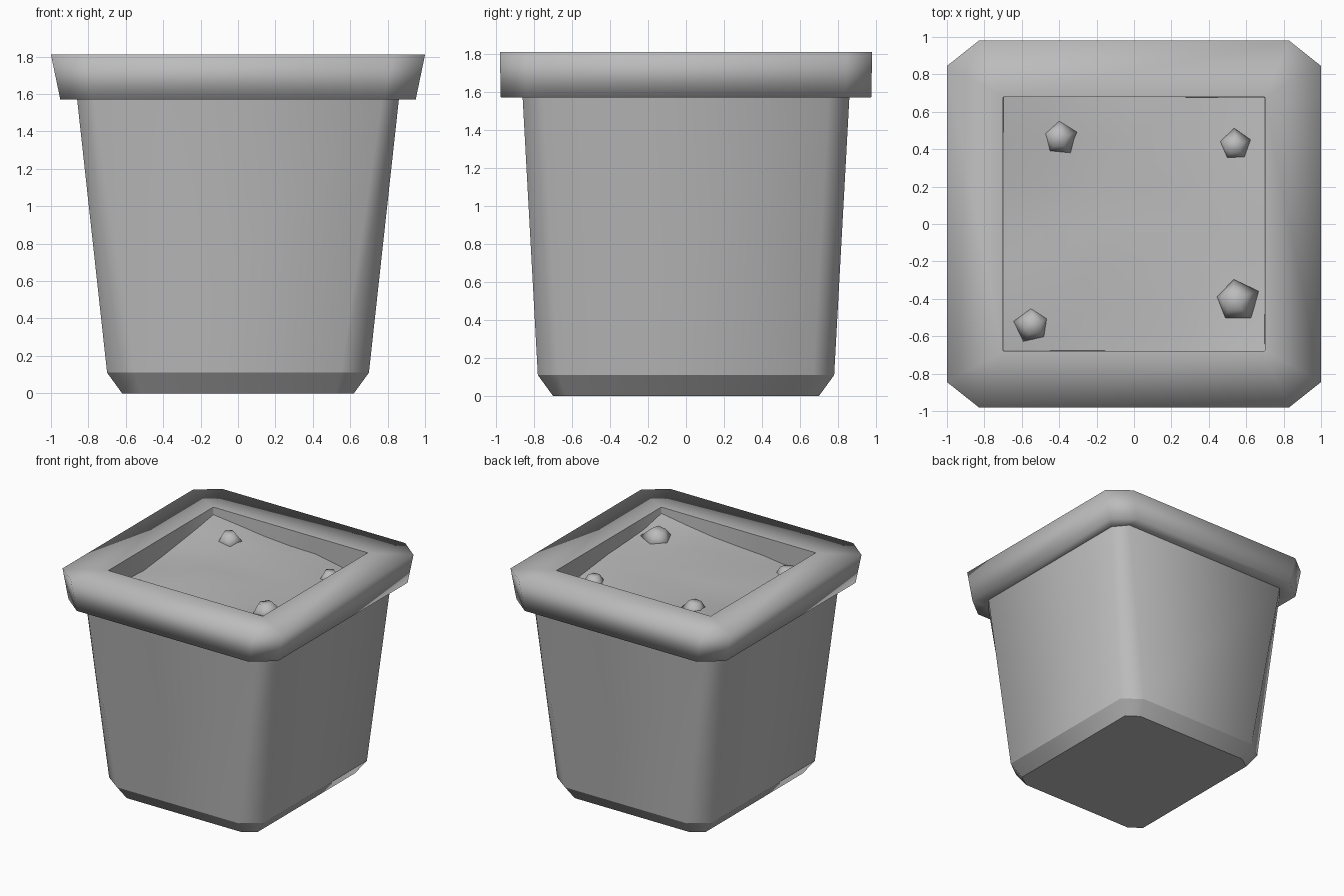
import bpy, bmesh, math, random

random.seed(4)
old = bpy.data.objects.get("Cube")
if old:
    bpy.data.objects.remove(old, do_unlink=True)

grey = bpy.data.materials.new("plain_grey")
grey.use_nodes = True
colour = (0.5, 0.5, 0.5, 1)
grey.diffuse_color = colour
grey.node_tree.nodes["Principled BSDF"].inputs["Base Color"].default_value = colour


def finish(name, bm):
    for f in bm.faces:
        f.smooth = True
    mesh = bpy.data.meshes.new(name)
    bm.to_mesh(mesh)
    bm.free()
    mesh.materials.append(grey)
    obj = bpy.data.objects.new(name, mesh)
    bpy.context.scene.collection.objects.link(obj)
    return obj


def ring(bm, hx, hy, cx, cy, z):
    """Rectangle with cut corners: half sizes, cut sizes, height."""
    pts = []
    for sx, sy in ((1, 1), (-1, 1), (-1, -1), (1, -1)):
        pair = [(sx * hx, sy * (hy - cy)), (sx * (hx - cx), sy * hy)]
        pts += pair if sx * sy > 0 else pair[::-1]
    return [bm.verts.new((x, y, z)) for x, y in pts]


def loft(name, sections, sharp=(), cap_start=False, cap_end=False):
    bm = bmesh.new()
    rings = [ring(bm, *s) for s in sections]
    for a, b in zip(rings, rings[1:]):
        for i in range(8):
            j = (i + 1) % 8
            bm.faces.new((a[i], a[j], b[j], b[i]))
    if cap_start:
        bm.faces.new(rings[0][::-1])
    if cap_end:
        bm.faces.new(rings[-1])
    for k in sharp:
        for i in range(8):
            bm.edges.get((rings[k][i], rings[k][(i + 1) % 8])).smooth = False
    return finish(name, bm)


# Tapered body with a bevelled foot
loft("pot_body", [
    (0.62, 0.70, 0.10, 0.07, 0),
    (0.70, 0.78, 0.15, 0.11, 0.11),
    (0.86, 0.86, 0.09, 0.11, 1.57),
], sharp=(0, 1), cap_start=True)

# Overhanging rim, its flat top and the inner wall
loft("pot_rim", [
    (0.85, 0.85, 0.09, 0.11, 1.57),
    (0.95, 0.975, 0.17, 0.135, 1.57),
    (1.0, 0.98, 0.17, 0.135, 1.81),
    (0.70, 0.68, 0.004, 0.004, 1.81),
    (0.695, 0.675, 0.004, 0.004, 1.5),
], sharp=(3,))


# Uneven soil surface, higher at two opposite corners
def soil_height(x, y):
    return 1.685 - 0.13 * x * y - 0.03 * math.exp(-8 * ((x + 0.7) ** 2 + y * y))


bm = bmesh.new()
bmesh.ops.create_grid(bm, x_segments=6, y_segments=6, size=1)
for v in bm.verts:
    v.co.x *= 0.7
    v.co.y *= 0.68
    v.co.z = soil_height(v.co.x, v.co.y) + random.uniform(-0.015, 0.015)
finish("soil", bm)

# Small low lumps in the soil
for n, (x, y, r) in enumerate(((-0.40, 0.46, 0.12), (0.54, 0.42, 0.11),
                               (0.54, -0.41, 0.14), (-0.54, -0.54, 0.12))):
    bm = bmesh.new()
    bmesh.ops.create_cone(bm, cap_ends=True, segments=5, radius1=r,
                          radius2=r * 0.4, depth=0.1)
    lump = finish(f"soil_lump_{n + 1}", bm)
    lump.location = (x, y, soil_height(x, y) + 0.01)
    lump.rotation_euler = (random.uniform(-0.2, 0.2), random.uniform(-0.2, 0.2), n * 1.3)
